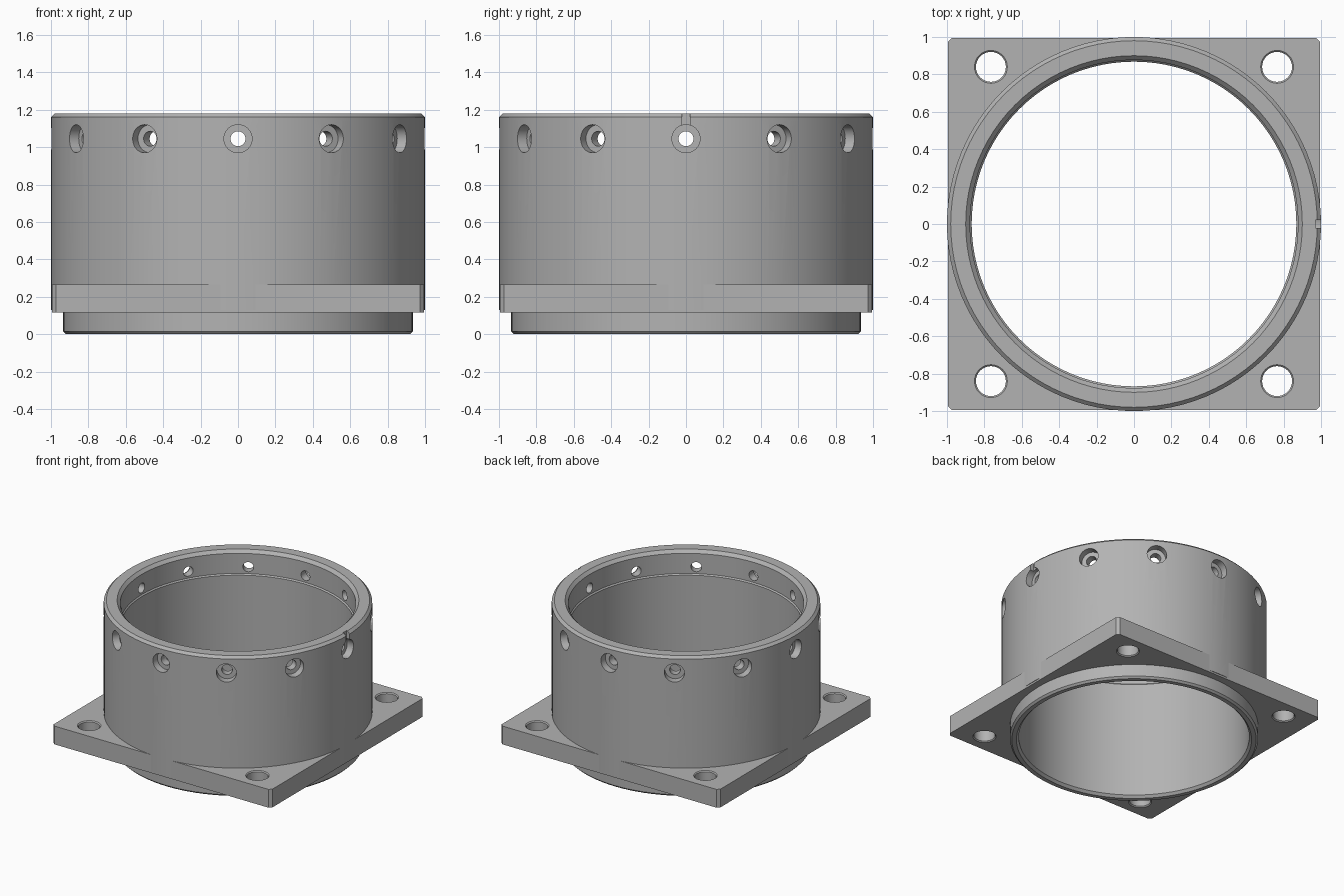
import bpy, bmesh
from math import pi, radians
from mathutils import Matrix, Vector

cube = bpy.data.objects.get("Cube")
if cube:
    bpy.data.objects.remove(cube, do_unlink=True)

grey = bpy.data.materials.new("machined grey")
grey.use_nodes = True
tone = (0.45, 0.45, 0.45, 1)
grey.diffuse_color = tone
grey.node_tree.nodes["Principled BSDF"].inputs["Base Color"].default_value = tone


def lathe(bm, profile, segments, matrix=Matrix(), closed=True):
    """Revolve (radius, height) points around z; open profiles get end caps."""
    rings = []
    for i in range(segments):
        turn = Matrix.Rotation(2 * pi * i / segments, 4, "Z")
        rings.append([bm.verts.new(matrix @ turn @ Vector((r, 0, z))) for r, z in profile])
    n = len(profile)
    for i in range(segments):
        a, b = rings[i], rings[(i + 1) % segments]
        for j in range(n if closed else n - 1):
            k = (j + 1) % n
            bm.faces.new((a[j], b[j], b[k], a[k]))
    if not closed:
        bm.faces.new([ring[0] for ring in rings])
        bm.faces.new([ring[-1] for ring in rings])


def make_object(name, bm):
    bmesh.ops.recalc_face_normals(bm, faces=bm.faces)
    mesh = bpy.data.meshes.new(name)
    bm.to_mesh(mesh)
    bm.free()
    mesh.materials.append(grey)
    obj = bpy.data.objects.new(name, mesh)
    bpy.context.collection.objects.link(obj)
    return obj


def cut(obj, cutter):
    """Subtract the cutter for good and remove it."""
    mod = obj.modifiers.new("cut", "BOOLEAN")
    mod.operation, mod.solver, mod.object = "DIFFERENCE", "EXACT", cutter
    bpy.context.view_layer.update()
    graph = bpy.context.evaluated_depsgraph_get()
    mesh = bpy.data.meshes.new_from_object(obj.evaluated_get(graph))
    obj.modifiers.clear()
    obj.data = mesh
    bpy.data.objects.remove(cutter, do_unlink=True)


def smooth(obj):
    bpy.ops.object.select_all(action="DESELECT")
    obj.select_set(True)
    bpy.context.view_layer.objects.active = obj
    bpy.ops.object.shade_smooth_by_angle(angle=radians(25))


# Tube with chamfered rims, a lower spigot and a shallow upper recess
bm = bmesh.new()
lathe(bm, [(0.92, 0), (0.935, 0.015), (0.935, 0.13), (1, 0.13), (1, 1.16),
           (0.98, 1.18), (0.9, 1.18), (0.877, 1.155), (0.877, 0.99),
           (0.868, 0.98), (0.868, 0.02), (0.886, 0)], 96)
tube = make_object("tube", bm)

# Twelve counterbored radial screw holes
bm = bmesh.new()
for i in range(12):
    place = (Matrix.Translation((0, 0, 1.045)) @ Matrix.Rotation(i * pi / 6, 4, "Z")
             @ Matrix.Rotation(pi / 2, 4, "Y"))
    lathe(bm, [(0.04, 0.8), (0.04, 0.94), (0.075, 0.94), (0.075, 1.1)], 32, place, False)
cut(tube, make_object("screw_hole_cutter", bm))

# Alignment notch above the left hole
bm = bmesh.new()
bmesh.ops.create_cube(bm, size=1, matrix=Matrix.Translation((1.02, 0, 1.15))
                      @ Matrix.Diagonal((0.1, 0.045, 0.12, 1)))
cut(tube, make_object("notch_cutter", bm))

# Square flange with small corner chamfers
bm = bmesh.new()
bmesh.ops.create_cube(bm, size=1, matrix=Matrix.Translation((0, 0, 0.19))
                      @ Matrix.Diagonal((1.99, 1.99, 0.15, 1)))
uprights = [e for e in bm.edges if abs(e.verts[0].co.z - e.verts[1].co.z) > 0.1]
bmesh.ops.bevel(bm, geom=uprights, offset=0.022, segments=1, affect="EDGES")
flange = make_object("flange", bm)

# Main bore and four chamfered mounting holes
bm = bmesh.new()
lathe(bm, [(0.93, 0), (0.93, 0.5)], 96, Matrix(), False)
for x in (-0.765, 0.765):
    for y in (-0.84, 0.84):
        lathe(bm, [(0.095, 0.108), (0.08, 0.123), (0.08, 0.257), (0.095, 0.272)],
              32, Matrix.Translation((x, y, 0)), False)
cut(flange, make_object("flange_hole_cutter", bm))

smooth(tube)
smooth(flange)
